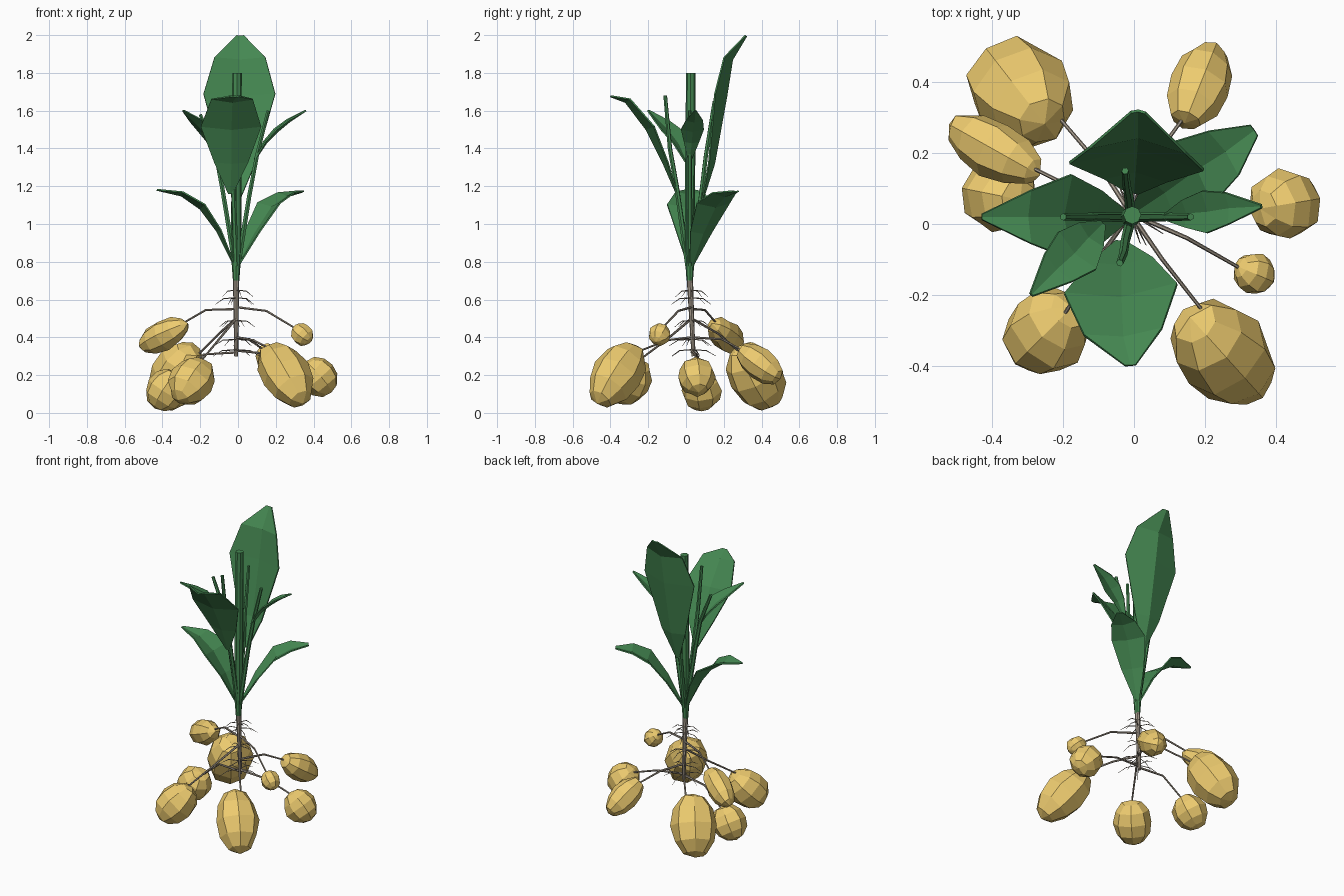
import bpy, bmesh, math, random
from mathutils import Vector

random.seed(4)


def material(name, rgb):
    m = bpy.data.materials.new(name)
    m.diffuse_color = (*rgb, 1)
    return m


GREEN = material("leaf_green", (0.06, 0.25, 0.085))
TAN = material("potato_skin", (0.85, 0.6, 0.16))
ROOT = material("root_fibre", (0.36, 0.31, 0.25))


def add_object(name, data, mat):
    data.materials.append(mat)
    ob = bpy.data.objects.new(name, data)
    bpy.context.collection.objects.link(ob)
    return ob


def tube(name, points, radii, mat, sides=1):
    """Flat-sided tapering tube along a polyline."""
    cu = bpy.data.curves.new(name, 'CURVE')
    cu.dimensions = '3D'
    cu.bevel_depth = 1.0
    cu.bevel_resolution = sides
    cu.use_fill_caps = True
    sp = cu.splines.new('POLY')
    sp.points.add(len(points) - 1)
    sp.use_smooth = False
    for p, co, r in zip(sp.points, points, radii):
        p.co = (*co, 1)
        p.radius = r
    return add_object(name, cu, mat)


def potato(name, centre, length, radius, axis):
    """Faceted, slightly irregular ellipsoid stretched along axis."""
    bm = bmesh.new()
    bmesh.ops.create_uvsphere(bm, u_segments=8, v_segments=6, radius=1)
    q = Vector(axis).to_track_quat('Z', 'Y')
    for v in bm.verts:
        k = random.uniform(0.97, 1.06)
        v.co = Vector((v.co.x * radius, v.co.y * radius, v.co.z * length)) * k
        v.co = q @ v.co + Vector(centre)
    me = bpy.data.meshes.new(name)
    bm.to_mesh(me)
    bm.free()
    return add_object(name, me, TAN)


def leaf(name, spine, fold=0.28, thickness=0.008):
    """Folded blade; spine holds (x, y, z, half width) from base to tip."""
    pts = [Vector(s[:3]) for s in spine]
    out = pts[-1] - pts[0]
    out.z = 0
    out.normalize()
    side = Vector((-out.y, out.x, 0))
    verts, faces = [], []
    for i, p in enumerate(pts):
        tan = (pts[min(i + 1, len(pts) - 1)] - pts[max(i - 1, 0)]).normalized()
        inward = tan.cross(side).normalized()
        if inward.dot(Vector((0, 0, 1)) - out) < 0:
            inward = -inward
        w = spine[i][3]
        verts += [p + side * w + inward * w * fold, p, p - side * w + inward * w * fold]
    for i in range(len(pts) - 1):
        a = 3 * i
        faces += [(a, a + 1, a + 4, a + 3), (a + 1, a + 2, a + 5, a + 4)]
    me = bpy.data.meshes.new(name)
    me.from_pydata(verts, [], faces)
    ob = add_object(name, me, GREEN)
    so = ob.modifiers.new("thickness", 'SOLIDIFY')
    so.thickness = thickness
    so.offset = 0
    return ob


# Potatoes: centre, half length, radius, long axis
POTATOES = [
    ((-0.32, 0.37, 0.195), 0.20, 0.14, (-0.35, 0.45, -0.82)),
    ((-0.395, 0.21, 0.41), 0.155, 0.08, (-0.8, 0.45, -0.4)),
    ((-0.38, 0.08, 0.118), 0.112, 0.108, (-0.5, 0.1, -0.8)),
    ((-0.245, -0.305, 0.17), 0.14, 0.115, (-0.5, -0.5, -0.7)),
    ((0.25, -0.365, 0.205), 0.20, 0.13, (0.45, -0.5, -0.74)),
    ((0.34, -0.14, 0.415), 0.062, 0.058, (0.7, -0.3, -0.6)),
    ((0.425, 0.055, 0.19), 0.105, 0.10, (0.6, 0.1, -0.7)),
    ((0.185, 0.39, 0.26), 0.14, 0.085, (0.3, 0.75, -0.55)),
]
for i, p in enumerate(POTATOES):
    potato(f"potato_{i + 1}", *p)

# Main root and main stem
tube("main_root", [(-0.01, 0.04, 0.30), (-0.01, 0.03, 0.5), (-0.01, 0.02, 0.72)],
     [0.011, 0.013, 0.017], ROOT, 2)
tube("main_stem", [(-0.01, 0.02, 0.70), (-0.01, 0.02, 0.85), (-0.005, 0.025, 1.8)],
     [0.017, 0.028, 0.025], GREEN, 2)

# Runners from the main root to each potato: start height, bend, end
RUNNERS = [
    (0.50, (-0.10, 0.17, 0.42), (-0.22, 0.31, 0.30)),
    (0.55, (-0.17, 0.10, 0.545), (-0.30, 0.165, 0.47)),
    (0.32, (-0.18, 0.06, 0.31), (-0.31, 0.075, 0.20)),
    (0.50, (-0.10, -0.10, 0.39), (-0.20, -0.26, 0.27)),
    (0.40, (0.08, -0.10, 0.385), (0.19, -0.24, 0.33)),
    (0.56, (0.15, -0.04, 0.54), (0.30, -0.125, 0.45)),
    (0.33, (0.18, 0.05, 0.31), (0.36, 0.055, 0.25)),
    (0.40, (0.06, 0.19, 0.39), (0.14, 0.30, 0.33)),
]
for i, (z, bend, end) in enumerate(RUNNERS):
    tube(f"runner_root_{i + 1}", [(-0.01, 0.03, z), bend, end], [0.007, 0.006, 0.005], ROOT)

# Fine hair roots in drooping whorls
for j, (z, reach) in enumerate([(0.65, 0.09), (0.61, 0.11), (0.49, 0.10), (0.39, 0.12), (0.335, 0.13)]):
    for k in range(5):
        a = k * math.tau / 5 + j * 0.7
        c, s = math.cos(a) * reach, math.sin(a) * reach
        tube(f"hair_root_{j + 1}_{k + 1}",
             [(-0.01, 0.03, z), (-0.01 + c * 0.6, 0.03 + s * 0.6, z - 0.005),
              (-0.01 + c, 0.03 + s, z - 0.035)], [0.003, 0.0025, 0.001], ROOT, 0)

# Side stalks around the main stem
STALKS = [
    [(-0.015, 0.02, 0.78), (-0.085, 0.02, 1.2), (-0.12, 0.02, 1.38), (-0.20, 0.02, 1.58)],
    [(0.0, 0.02, 0.78), (0.06, 0.02, 1.15), (0.10, 0.02, 1.36), (0.16, 0.02, 1.60)],
    [(-0.01, 0.01, 0.78), (-0.025, -0.05, 1.2), (-0.03, -0.085, 1.4), (-0.04, -0.11, 1.68)],
    [(-0.01, 0.03, 0.78), (-0.015, 0.08, 1.15), (-0.02, 0.105, 1.36), (-0.025, 0.15, 1.65)],
]
for i, pts in enumerate(STALKS):
    tube(f"side_stalk_{i + 1}", pts, [0.015, 0.013, 0.012, 0.010], GREEN, 1)

# Leaves: (x, y, z, half width) from base to tip
leaf("leaf_back", [(0.0, 0.09, 1.13, 0.012), (0.005, 0.15, 1.32, 0.09), (0.01, 0.215, 1.68, 0.19),
                   (0.012, 0.245, 1.87, 0.135), (0.012, 0.32, 1.995, 0.02)])
leaf("leaf_front", [(-0.04, -0.05, 1.16, 0.012), (-0.035, -0.12, 1.32, 0.09), (-0.035, -0.21, 1.50, 0.16),
                    (-0.03, -0.32, 1.645, 0.11), (-0.01, -0.40, 1.675, 0.015)], 0.2)
leaf("leaf_left", [(-0.02, 0.02, 0.78, 0.012), (-0.11, 0.02, 0.96, 0.075), (-0.20, 0.02, 1.08, 0.12),
                   (-0.30, 0.02, 1.15, 0.075), (-0.43, 0.02, 1.18, 0.008)])
leaf("leaf_back_right", [(0.0, 0.03, 0.78, 0.012), (0.09, 0.09, 0.95, 0.07), (0.18, 0.155, 1.09, 0.105),
                         (0.26, 0.205, 1.145, 0.075), (0.34, 0.265, 1.17, 0.018)])
leaf("leaf_right", [(0.09, 0.02, 1.34, 0.010), (0.15, 0.03, 1.43, 0.04), (0.21, 0.035, 1.49, 0.06),
                    (0.27, 0.045, 1.54, 0.045), (0.36, 0.05, 1.60, 0.005)])
leaf("leaf_front_left", [(-0.09, 0.0, 1.33, 0.010), (-0.13, -0.04, 1.42, 0.05), (-0.17, -0.085, 1.48, 0.075),
                         (-0.22, -0.13, 1.53, 0.055), (-0.29, -0.20, 1.60, 0.006)])
